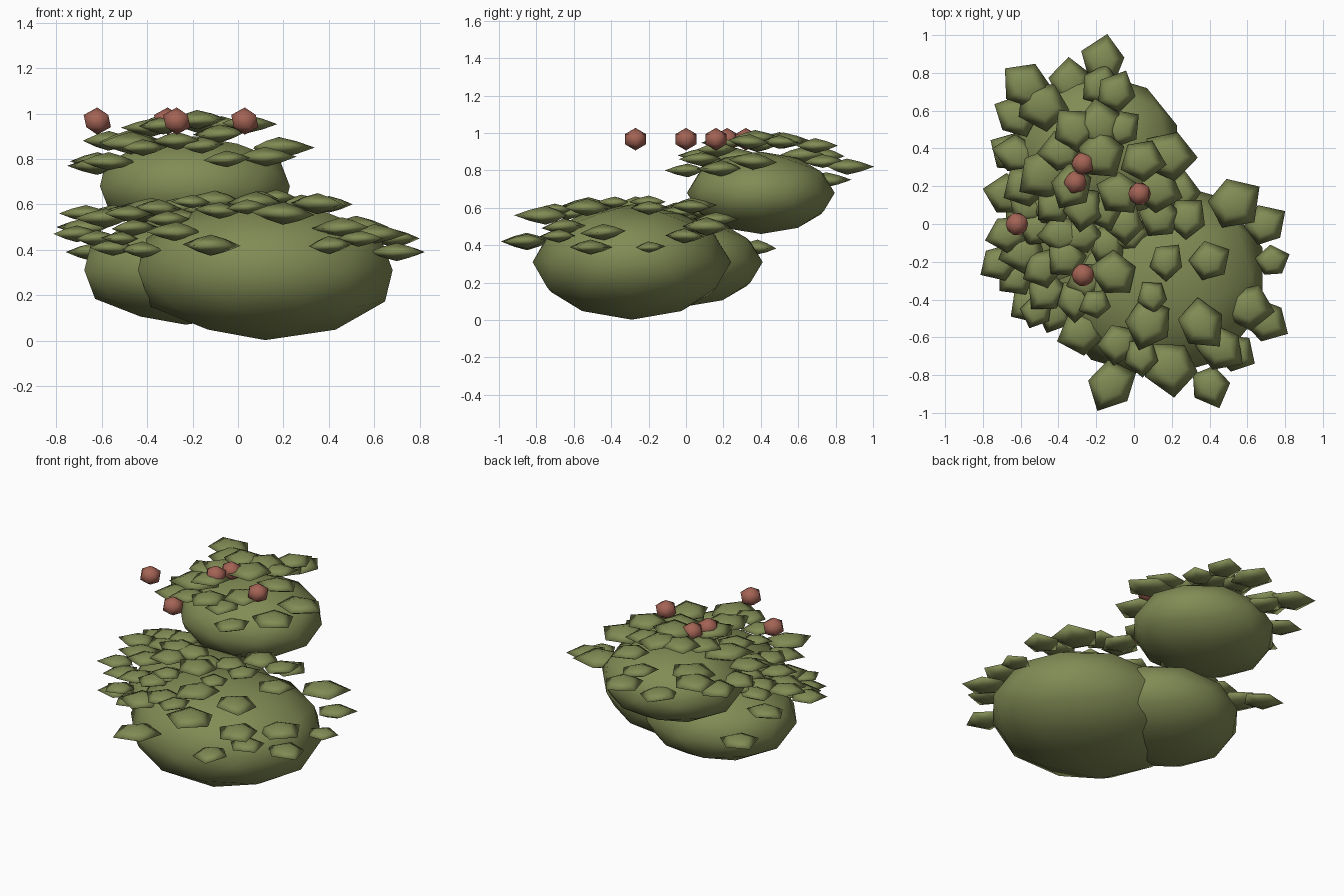
import bpy, bmesh, math, random
from mathutils import Matrix, Vector

random.seed(4)
if "Cube" in bpy.data.objects:
    bpy.data.objects.remove(bpy.data.objects["Cube"], do_unlink=True)


def make_material(name, rgb):
    mat = bpy.data.materials.new(name)
    mat.use_nodes = True
    color = (*rgb, 1.0)
    mat.diffuse_color = color
    mat.node_tree.nodes["Principled BSDF"].inputs["Base Color"].default_value = color
    return mat


green = make_material("olive green", (0.22, 0.26, 0.09))
red = make_material("berry red", (0.37, 0.125, 0.09))


def add_object(name, bm, mat):
    """Turn the mesh into a smooth-shaded object."""
    for face in bm.faces:
        face.smooth = True
    mesh = bpy.data.meshes.new(name)
    bm.to_mesh(mesh)
    bm.free()
    mesh.materials.append(mat)
    obj = bpy.data.objects.new(name, mesh)
    bpy.context.collection.objects.link(obj)
    return obj


def ball(name, center, radii, detail, mat):
    """Low-poly icosphere stretched to an ellipsoid."""
    bm = bmesh.new()
    place = Matrix.Translation(center) @ Matrix.Rotation(math.pi, 4, "Z")
    place = place @ Matrix.Diagonal((*radii, 1))
    bmesh.ops.create_icosphere(bm, subdivisions=detail, radius=1, matrix=place)
    return add_object(name, bm, mat)


def add_leaf(bm, center, size, angle):
    """Five-sided lens with a longer outer tip."""
    thick = 0.04 * size / 0.12
    tilt = Matrix.Rotation(random.uniform(-0.08, 0.08), 4, "X")
    place = Matrix.Translation(center) @ Matrix.Rotation(angle, 4, "Z") @ tilt
    reach = [1.13] + [random.uniform(0.85, 1.05) for _ in range(4)]

    def ring(scale, z):
        turns = [i * math.tau / 5 for i in range(5)]
        return [bm.verts.new(place @ Vector((r * size * scale * math.cos(t),
                                             r * size * scale * math.sin(t), z)))
                for r, t in zip(reach, turns)]

    rim = ring(1, 0)
    for side in (1, -1):
        shoulder = ring(0.5, side * thick * 0.6)
        pole = bm.verts.new(place @ Vector((0, 0, side * thick)))
        for i in range(5):
            j = (i + 1) % 5
            for corners in ((rim[i], rim[j], shoulder[j], shoulder[i]),
                            (shoulder[i], shoulder[j], pole)):
                bm.faces.new(corners[::side])


def leaf_cluster(name, center, radii, dome, leaves):
    """Leaves in hundredths (x, y, size, optional height) laid over a dome."""
    bm = bmesh.new()
    for x, y, size, *height in leaves:
        x, y = x / 100, y / 100
        dx, dy = x - center[0], y - center[1]
        rho = math.hypot(dx / radii[0], dy / radii[1]) / 1.4
        z = center[2] + dome * math.sqrt(max(0, 1 - rho * rho))
        z += random.uniform(-0.025, 0.015)
        if height:
            z = height[0] / 100
        angle = math.atan2(dy, dx) + random.uniform(-0.3, 0.3)
        add_leaf(bm, (x, y, z), size / 100, angle)
    add_object(name, bm, green)


# Front mound with its leaves
front = (0.12, -0.29, 0.31), (0.59, 0.53, 0.308)
ball("front_mound", *front, 2, green)
leaf_cluster("front_leaves", *front, 0.325, [
    (52, 11, 15, 50), (69, -1, 12, 45), (73, -20, 9, 39), (60, -44, 13, 47),
    (70, -51, 12, 39), (40, -20, 11), (35, -53, 14), (17, -20, 10),
    (8, -52, 14), (10, -38, 9), (20, -75, 15, 56), (46, -65, 13, 50),
    (53, -68, 11, 45), (40, -85, 12, 42), (-12, -85, 14, 42),
    (-27, -57, 13, 48), (-8, -63, 11), (-10, -27, 13), (-20, -42, 9),
    (28, 3, 11), (14, 3, 12), (4, -70, 10), (24, 16, 11, 54)])

# Side mound with its leaves
side = (-0.23, -0.02, 0.31), (0.47, 0.43, 0.24)
ball("side_mound", *side, 2, green)
leaf_cluster("side_leaves", *side, 0.28, [
    (-64, 38, 12, 39), (-67, 15, 12, 50), (-55, 9, 11), (-43, 9, 11),
    (-71, -20, 11, 47), (-58, -14, 13), (-50, -2, 11), (-38, -5, 12),
    (-67, -5, 11, 56), (-48, -23, 11), (-35, -18, 11), (-55, -42, 11, 41),
    (-46, -36, 11), (-42, -46, 11, 40), (-31, -40, 11), (-27, -6, 11),
    (-15, -10, 11), (-25, -29, 11), (-62, -27, 11, 45), (-3, -5, 11),
    (-12, 24, 12, 53), (-51, -46, 9, 45)])

# Raised back mound with its leaves
crown = (-0.19, 0.40, 0.68), (0.44, 0.395, 0.22)
ball("crown_mound", *crown, 2, green)
leaf_cluster("crown_leaves", *crown, 0.285, [
    (-16, 86, 13, 82), (-57, 73, 13, 88), (-33, 75, 12, 75), (-48, 63, 14),
    (-62, 57, 12, 79), (-10, 69, 12), (-18, 73, 11, 85), (-18, 52, 13),
    (-7, 50, 11), (-31, 50, 12), (-62, 37, 12, 77), (-47, 27, 15, 87),
    (-18, 37, 13), (18, 36, 14, 85), (4, 34, 12), (12, 19, 13, 81),
    (-33, 20, 12), (-27, 9, 12, 88), (-8, 17, 12), (-5, 1, 11, 80),
    (-57, 20, 12, 79), (-38, 38, 12), (-42, 11, 11, 85), (-16, 8, 11, 86)])

# Berries hovering at one level
spots = [(-0.27, 0.32), (-0.31, 0.22), (0.03, 0.16), (-0.62, 0.0), (-0.27, -0.27)]
for number, (x, y) in enumerate(spots, 1):
    ball(f"berry_{number}", (x, y, 0.967), (0.067, 0.067, 0.06), 1, red)
